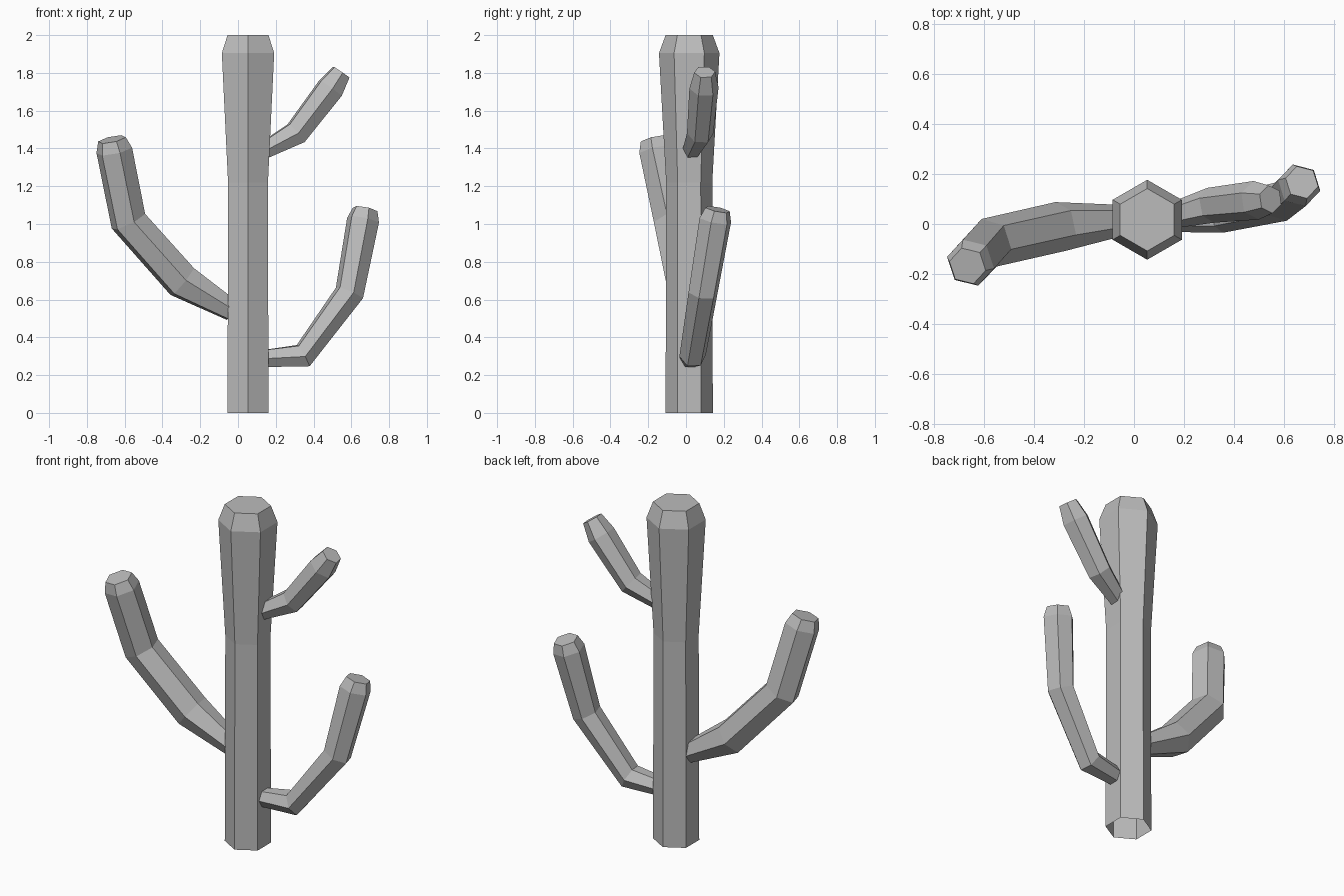
import bpy
import bmesh
from math import cos, sin, tau
from mathutils import Vector

cube = bpy.data.objects.get("Cube")
if cube:
    bpy.data.objects.remove(cube, do_unlink=True)

# Single grey material
grey = bpy.data.materials.new("plain grey")
grey.use_nodes = True
colour = (0.5, 0.5, 0.5, 1)
grey.diffuse_color = colour
grey.node_tree.nodes["Principled BSDF"].inputs["Base Color"].default_value = colour

SIDES = 6


def hex_limb(name, path, side):
    """Flat-faced six-sided tube through (centre, radius) rings, capped at the tip."""
    points = [Vector(p) for p, r in path]
    bm = bmesh.new()
    rings = []
    for i, (p, radius) in enumerate(path):
        before = points[i] - points[i - 1] if i else points[1] - points[0]
        after = points[i + 1] - points[i] if i < len(path) - 1 else before
        tangent = (before.normalized() + after.normalized()).normalized()
        u = (side - tangent * side.dot(tangent)).normalized()
        v = tangent.cross(u)
        rings.append([bm.verts.new(points[i] + radius * (u * cos(tau * k / SIDES) + v * sin(tau * k / SIDES)))
                      for k in range(SIDES)])
    for low, high in zip(rings, rings[1:]):
        for k in range(SIDES):
            n = (k + 1) % SIDES
            bm.faces.new((low[k], low[n], high[n], high[k]))
    bm.faces.new(rings[-1])
    mesh = bpy.data.meshes.new(name)
    bm.to_mesh(mesh)
    bm.free()
    mesh.materials.append(grey)
    obj = bpy.data.objects.new(name, mesh)
    bpy.context.collection.objects.link(obj)
    return obj


def arm(name, path):
    """Branch whose ring corners point sideways from its overall direction."""
    run = Vector(path[-1][0]) - Vector(path[0][0])
    return hex_limb(name, path, Vector((-run.y, run.x, 0)).normalized())


# Trunk, open underneath, flaring to a bevelled top
trunk_rings = [(0, 0.125), (1.22, 0.122), (1.905, 0.16), (2, 0.125)]
hex_limb("trunk", [((0.053, 0.017, z), r) for z, r in trunk_rings], Vector((0, 1, 0)))

# Branches
arm("right_arm", [
    ((-0.03, 0.017, 0.54), 0.06),
    ((-0.295, -0.01, 0.695), 0.1),
    ((-0.58, -0.075, 1.015), 0.1),
    ((-0.655, -0.155, 1.39), 0.098),
    ((-0.667, -0.168, 1.448), 0.076),
])
arm("left_lower_arm", [
    ((0.14, 0.02, 0.288), 0.052),
    ((0.345, 0.035, 0.303), 0.071),
    ((0.59, 0.09, 0.635), 0.08),
    ((0.662, 0.155, 1.02), 0.088),
    ((0.673, 0.167, 1.077), 0.068),
])
arm("left_upper_arm", [
    ((0.14, 0.03, 1.39), 0.05),
    ((0.307, 0.075, 1.48), 0.071),
    ((0.49, 0.095, 1.72), 0.078),
    ((0.547, 0.099, 1.804), 0.056),
])
